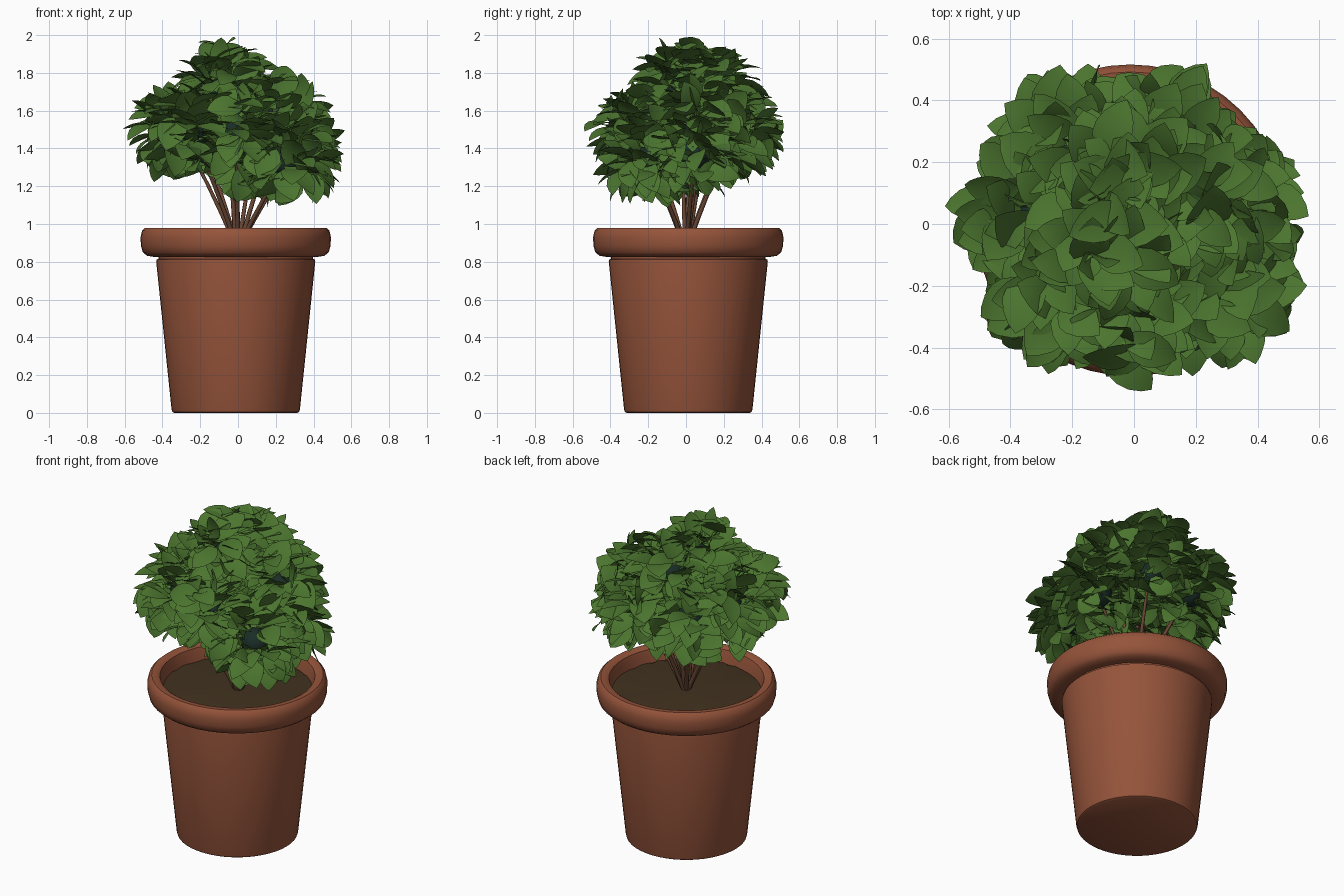
import bpy, bmesh, math, random
from mathutils import Vector

if "Cube" in bpy.data.objects:
    bpy.data.objects.remove(bpy.data.objects["Cube"])

random.seed(5)
CX, CY = -0.012, 0.012      # pot axis


def material(name, rgb):
    m = bpy.data.materials.new(name)
    m.diffuse_color = (*rgb, 1)
    m.use_nodes = True
    m.node_tree.nodes["Principled BSDF"].inputs["Base Color"].default_value = m.diffuse_color
    return m


TERRACOTTA = material("terracotta", (0.300, 0.088, 0.043))
SOIL = material("soil brown", (0.054, 0.032, 0.014))
BARK = material("bark brown", (0.14, 0.062, 0.034))
LEAF = material("leaf green", (0.070, 0.176, 0.028))
SHADE = material("deep green", (0.010, 0.026, 0.020))


def finish(name, bm, mat, angle=40):
    mesh = bpy.data.meshes.new(name)
    bm.to_mesh(mesh)
    bm.free()
    ob = bpy.data.objects.new(name, mesh)
    bpy.context.collection.objects.link(ob)
    mesh.materials.append(mat)
    bpy.ops.object.select_all(action='DESELECT')
    ob.select_set(True)
    bpy.context.view_layer.objects.active = ob
    bpy.ops.object.shade_smooth_by_angle(angle=math.radians(angle))
    return ob


def lathe(name, profile, mat, seg=48):
    bm = bmesh.new()
    rings = []
    for r, z in profile:
        rings.append([bm.verts.new((CX + r * math.cos(2 * math.pi * i / seg),
                                    CY + r * math.sin(2 * math.pi * i / seg), z))
                      for i in range(seg)])
    for a, b in zip(rings, rings[1:]):
        for i in range(seg):
            j = (i + 1) % seg
            bm.faces.new((a[i], a[j], b[j], b[i]))
    bm.faces.new(rings[0][::-1])
    bm.faces.new(rings[-1])
    bmesh.ops.recalc_face_normals(bm, faces=bm.faces)
    return finish(name, bm, mat)


# Pot: tapered wall, narrow neck, rolled rim, inner wall down to a floor
lathe("pot", [(0.325, 0), (0.336, 0.006), (0.340, 0.02), (0.421, 0.80),
              (0.419, 0.812), (0.410, 0.815), (0.410, 0.824), (0.435, 0.826),
              (0.470, 0.832), (0.492, 0.850), (0.502, 0.885), (0.504, 0.93),
              (0.496, 0.965), (0.480, 0.980), (0.450, 0.980), (0.434, 0.970),
              (0.425, 0.94), (0.412, 0.86)], TERRACOTTA)

# Soil: shallow disc with an uneven edge
soil = lathe("soil", [(0.416, 0.87), (0.416, 0.895), (0.40, 0.897), (0.06, 0.900)], SOIL, 64)
for v in soil.data.vertices:
    if v.co.z > 0.88 and (v.co.x - CX) ** 2 + (v.co.y - CY) ** 2 > 0.17:
        v.co.z += random.uniform(-0.004, 0.004)

# Foliage clusters: centre, reach of the leaf tips
CLUSTERS = [((-0.07, -0.03, 1.71), 0.29),
            ((-0.01, 0.15, 1.68), 0.29),
            ((-0.31, 0.03, 1.49), 0.30),
            ((-0.24, -0.20, 1.48), 0.29),
            ((-0.20, 0.24, 1.48), 0.29),
            ((-0.01, -0.26, 1.47), 0.28),
            ((0.10, 0.25, 1.47), 0.29),
            ((0.22, 0.10, 1.55), 0.29),
            ((0.31, 0.05, 1.37), 0.29),
            ((0.26, -0.20, 1.33), 0.30),
            ((0.08, -0.10, 1.32), 0.25)]

# Dark cores that fill the gaps between leaves
for c, reach in CLUSTERS:
    bm = bmesh.new()
    bmesh.ops.create_icosphere(bm, subdivisions=2, radius=0.085)
    bmesh.ops.translate(bm, vec=Vector(c), verts=bm.verts)
    finish("foliage_core", bm, SHADE, 60)


# Stems: slightly bent, tapering tubes fanning out of the soil
def stem(start, end, r0, r1):
    cu = bpy.data.curves.new("stem", 'CURVE')
    cu.dimensions = '3D'
    cu.bevel_depth = 1
    cu.bevel_resolution = 1
    cu.use_fill_caps = True
    sp = cu.splines.new('POLY')
    sp.points.add(4)
    for i, p in enumerate(sp.points):
        t = i / 4
        q = start.lerp(end, t)
        q.z += 0.02 * math.sin(math.pi * t)
        p.co = (*q, 1)
        p.radius = r0 + (r1 - r0) * t
    ob = bpy.data.objects.new("stem", cu)
    bpy.context.collection.objects.link(ob)
    cu.materials.append(BARK)


for c, reach in CLUSTERS[:-1]:
    a = math.atan2(c[1], c[0])
    base = Vector((0.012 * math.cos(a), 0.012 * math.sin(a), 0.89))
    stem(base, Vector(c), 0.013, 0.008)


# Leaf: pointed oval, folded along the midrib and drooping at the tip
OUTLINE = [(0.0, 0.04), (0.15, 0.58), (0.36, 0.96), (0.55, 1.0), (0.74, 0.80),
           (0.90, 0.42), (1.0, 0.0)]


def add_leaf(bm, base, axis, up, length, width):
    side = axis.cross(up).normalized()
    nrm = side.cross(axis).normalized()
    rows = []
    for t, w in OUTLINE:
        mid = base + axis * (length * t) + nrm * (length * (0.30 * t - 0.38 * t * t))
        if w == 0:
            rows.append([bm.verts.new(mid)])
            continue
        half = side * (width * 0.5 * w)
        lift = nrm * (width * 0.08 * w)
        rows.append([bm.verts.new(mid - half + lift), bm.verts.new(mid),
                     bm.verts.new(mid + half + lift)])
    for a, b in zip(rows, rows[1:]):
        if len(b) == 1:
            bm.faces.new((a[0], a[1], b[0]))
            bm.faces.new((a[1], a[2], b[0]))
        else:
            bm.faces.new((a[0], a[1], b[1], b[0]))
            bm.faces.new((a[1], a[2], b[2], b[1]))


# Leaves radiate from each cluster on a golden-angle spiral, tilted at random
N = 78
for c, reach in CLUSTERS:
    bm = bmesh.new()
    centre = Vector(c)
    for i in range(N):
        z = 1 - 1.85 * (i + 0.5) / N
        r = math.sqrt(max(0, 1 - z * z))
        a = i * 2.39996 + random.uniform(-0.3, 0.3)
        d = Vector((r * math.cos(a), r * math.sin(a), z))
        jit = Vector([random.uniform(-1, 1) for _ in range(3)])
        flat = Vector((d.x, d.y, 0))
        axis = (d * 0.80 + flat * 0.25 + jit * 0.42 + Vector((0, 0, -0.06))).normalized()
        up = (d * 0.30 + Vector((0, 0, 0.9)) + jit.yzx * 0.55).normalized()
        length = random.uniform(0.18, 0.235)
        tip = centre + d * (reach * random.uniform(0.86, 1.03))
        tip.z = min(tip.z, 1.99)
        add_leaf(bm, tip - axis * length, axis, up, length, length * random.uniform(0.58, 0.70))
    # keep the crown at full height
    for v in bm.verts:
        v.co.z = min(v.co.z, 2.0)
    finish("leaf_cluster", bm, LEAF, 60)
